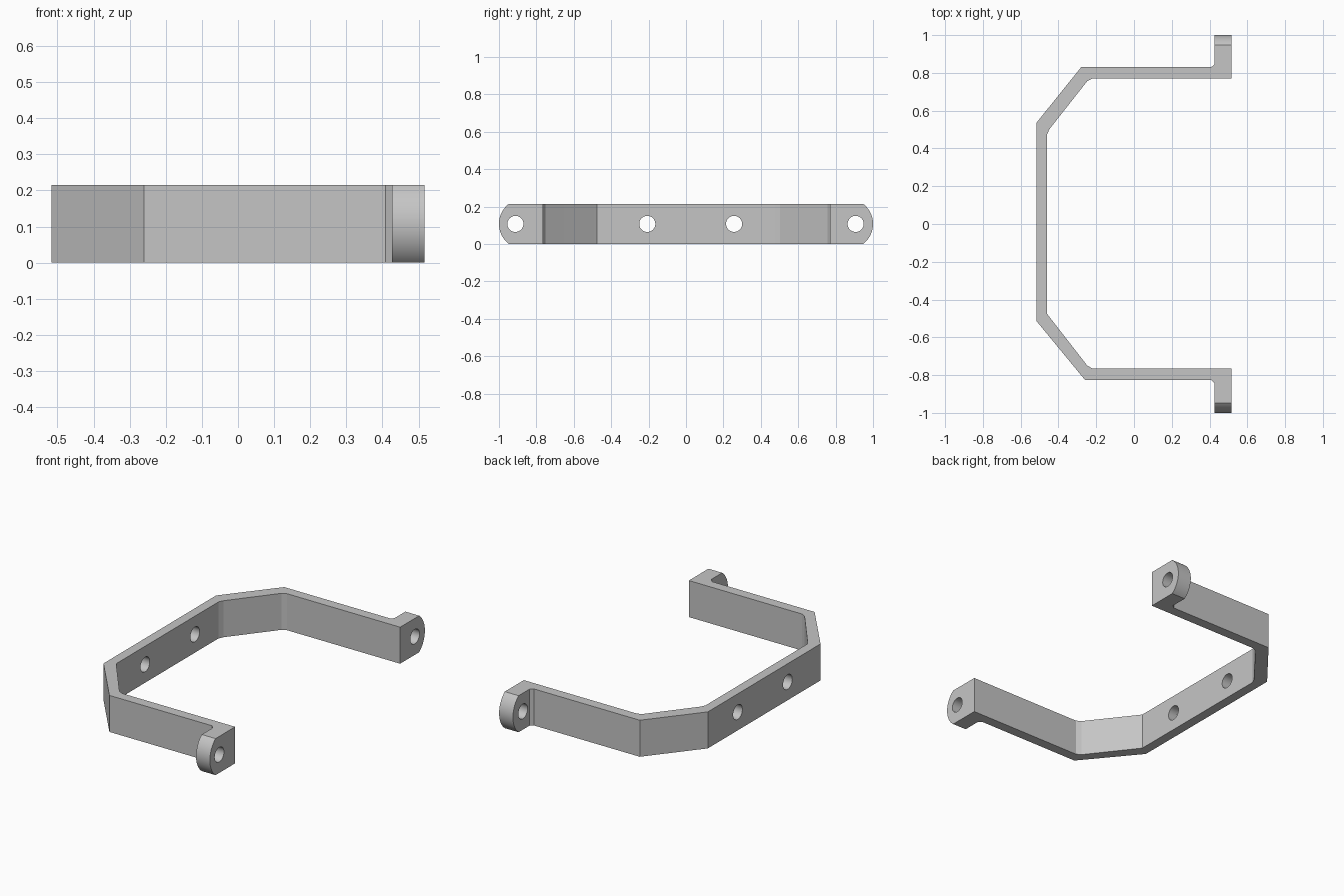
import bpy
import bmesh
import math

cube = bpy.data.objects.get("Cube")
if cube:
    bpy.data.objects.remove(cube, do_unlink=True)

HEIGHT = 0.215
MID = HEIGHT / 2

grey = bpy.data.materials.new("light grey")
grey.use_nodes = True
colour = (0.56, 0.56, 0.56, 1)
grey.diffuse_color = colour
grey.node_tree.nodes["Principled BSDF"].inputs["Base Color"].default_value = colour


def extrude(name, points, direction):
    """Closed solid from a planar outline pushed along a direction."""
    bm = bmesh.new()
    face = bm.faces.new([bm.verts.new(p) for p in points])
    result = bmesh.ops.extrude_face_region(bm, geom=[face])
    moved = [v for v in result["geom"] if isinstance(v, bmesh.types.BMVert)]
    bmesh.ops.translate(bm, verts=moved, vec=direction)
    bmesh.ops.recalc_face_normals(bm, faces=bm.faces)
    mesh = bpy.data.meshes.new(name)
    bm.to_mesh(mesh)
    bm.free()
    mesh.materials.append(grey)
    obj = bpy.data.objects.new(name, mesh)
    bpy.context.collection.objects.link(obj)
    return obj


def boolean(target, cutter, operation):
    """Apply a boolean and discard its cutter."""
    mod = target.modifiers.new("cut", "BOOLEAN")
    mod.operation = operation
    mod.solver = "EXACT"
    mod.object = cutter
    bpy.context.view_layer.objects.active = target
    bpy.ops.object.modifier_apply(modifier=mod.name)
    bpy.data.objects.remove(cutter, do_unlink=True)


# Bent strap outline: outer edge, then inner edge with small corner chamfers
outer = [(0.427, -1), (0.427, -0.845), (0.408, -0.825), (-0.26, -0.825), (-0.517, -0.513),
         (-0.517, 0.535), (-0.28, 0.83), (0.408, 0.83), (0.427, 0.845), (0.427, 1)]
inner = [(0.517, 1), (0.517, 0.77), (-0.22, 0.77), (-0.247, 0.757), (-0.447, 0.503),
         (-0.46, 0.475), (-0.46, -0.475), (-0.447, -0.493), (-0.247, -0.75),
         (-0.22, -0.765), (0.517, -0.765), (0.517, -1)]
bracket = extrude("bracket", [(x, y, 0) for x, y in outer + inner], (0, 0, HEIGHT))

# Rounded ends of the mounting tabs
sagitta = 0.053
radius = (MID ** 2 + sagitta ** 2) / (2 * sagitta)
spread = math.asin(MID / radius)
side = []
for sign in (1, -1):
    for i in range(25):
        a = sign * spread * (i / 12 - 1)
        side.append((-1, sign * (1 - radius + radius * math.cos(a)),
                     MID + sign * radius * math.sin(a) * sign))
# Keep the flat top and bottom clear of the envelope
side = [(x, y, MID + (z - MID) * 1.0005) for x, y, z in side]
boolean(bracket, extrude("end_envelope", side, (2, 0, 0)), "INTERSECT")

# Screw holes through the tabs and the long wall
for y in (-0.912, -0.207, 0.257, 0.907):
    ring = [(-1, y + 0.043 * math.cos(t * math.tau / 40), MID + 0.043 * math.sin(t * math.tau / 40))
            for t in range(40)]
    boolean(bracket, extrude("hole_cutter", ring, (2, 0, 0)), "DIFFERENCE")

# Smooth the curved surfaces, keep folds sharp
bpy.ops.object.select_all(action="DESELECT")
bracket.select_set(True)
bpy.context.view_layer.objects.active = bracket
bpy.ops.object.shade_smooth_by_angle(angle=math.radians(12))
